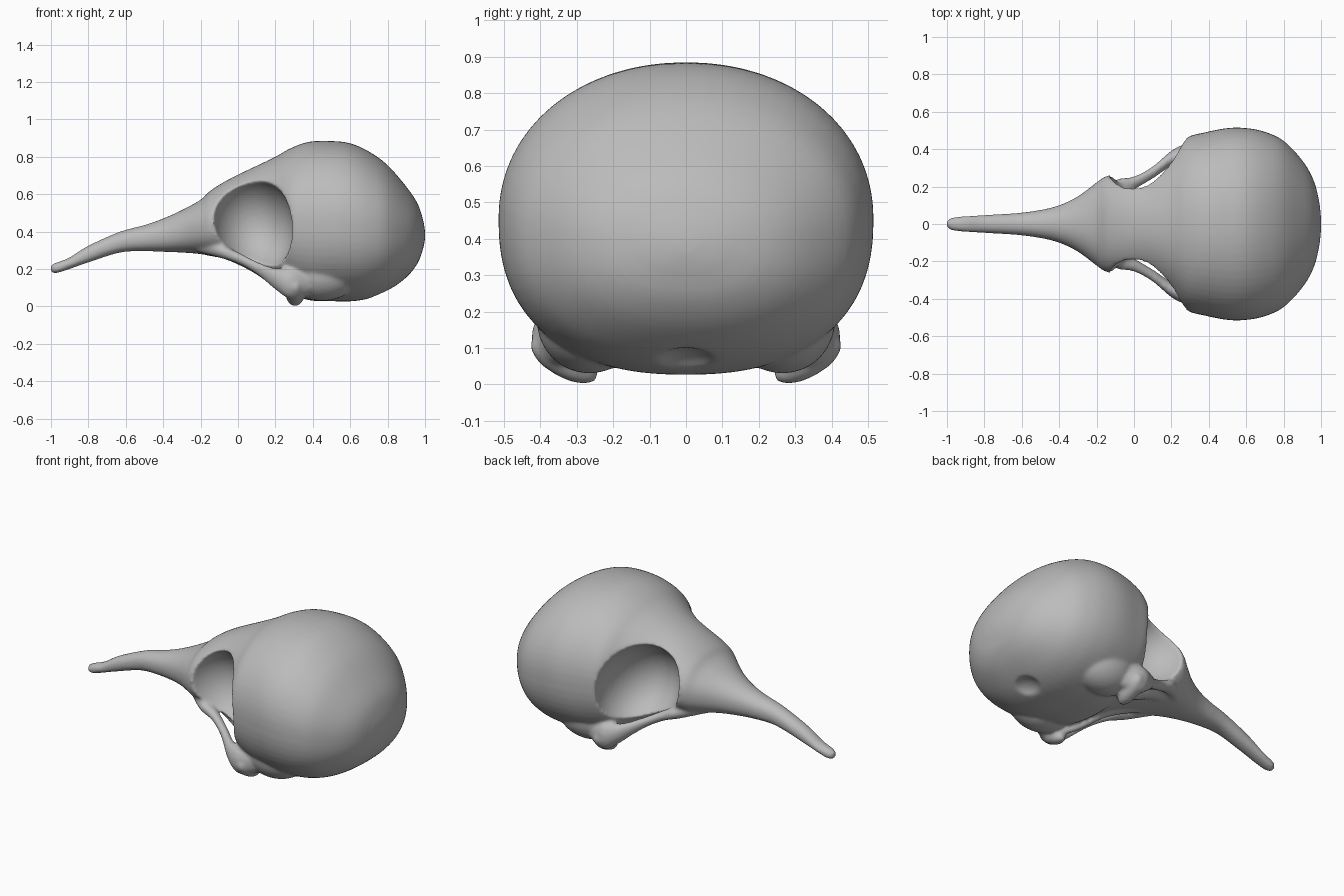
import bpy, bmesh
from math import cos, sin, tau, radians
from mathutils import Matrix, Vector, Euler

cube = bpy.data.objects.get("Cube")
if cube:
    bpy.data.objects.remove(cube, do_unlink=True)

bone = bpy.data.materials.new("bone_grey")
bone.use_nodes = True
GREY = (0.5, 0.5, 0.5, 1)
bone.diffuse_color = GREY
bone.node_tree.nodes["Principled BSDF"].inputs["Base Color"].default_value = GREY


def add_object(name, bm, helper=False):
    bmesh.ops.recalc_face_normals(bm, faces=bm.faces)
    mesh = bpy.data.meshes.new(name)
    bm.to_mesh(mesh)
    bm.free()
    mesh.materials.append(bone)
    obj = bpy.data.objects.new(name, mesh)
    bpy.context.collection.objects.link(obj)
    if helper:
        obj.hide_render = True
        obj.hide_viewport = True
    return obj


def spline(points, steps=4):
    """Smooth run of section values through the given sections."""
    pts = [Vector(p) for p in points]
    out = []
    for i in range(len(pts) - 1):
        a, b = pts[max(i - 1, 0)], pts[i]
        c, d = pts[i + 1], pts[min(i + 2, len(pts) - 1)]
        for s in range(steps):
            t = s / steps
            out.append(b + (c - a) * (t / 2) + (a * 2 - b * 5 + c * 4 - d) * (t * t / 2)
                       + (b * 3 - a - c * 3 + d) * (t ** 3 / 2))
    return out + [pts[-1]]


def loft(name, sections, upper=2.0, lower=2.0, count=40, side=1, helper=False):
    """Rounded sections along x: (x, y centre, half width, bottom, top)."""
    bm = bmesh.new()
    rings = []
    for x, y, w, low, high in spline(sections):
        ring = []
        for k in range(count):
            c, s = cos(tau * k / count), sin(tau * k / count)
            power = upper if s > 0 else lower
            cy = abs(c) ** (2 / power) * (1 if c > 0 else -1)
            cz = abs(s) ** (2 / power) * (1 if s > 0 else -1)
            ring.append(bm.verts.new((x, side * (y + w * cy),
                                      (low + high) / 2 + (high - low) / 2 * cz)))
        rings.append(ring)
    for a, b in zip(rings, rings[1:]):
        for k in range(count):
            n = (k + 1) % count
            bm.faces.new((a[k], a[n], b[n], b[k]))
    bm.faces.new(rings[0])
    bm.faces.new(rings[-1])
    return add_object(name, bm, helper)


def ellipsoid(name, centre, radii, turn=(0, 0, 0)):
    bm = bmesh.new()
    rot = Euler([radians(a) for a in turn]).to_matrix()
    bmesh.ops.create_uvsphere(bm, u_segments=40, v_segments=24, radius=1,
                              matrix=Matrix.LocRotScale(Vector(centre), rot, Vector(radii)))
    return add_object(name, bm, True)


def combine(target, other, operation):
    mod = target.modifiers.new(other.name, 'BOOLEAN')
    mod.object = other
    mod.operation = operation
    mod.solver = 'EXACT'


# Bill, forehead and braincase in one run
skull = loft("skull", [
    (-1.0, 0, .018, .182, .222), (-.97, 0, .035, .178, .235), (-.9, 0, .042, .2, .262),
    (-.8, 0, .048, .235, .325), (-.63, 0, .058, .288, .4), (-.5, 0, .075, .295, .435),
    (-.4, 0, .1, .292, .47), (-.3, 0, .148, .288, .515), (-.2, 0, .222, .28, .57),
    (-.15, 0, .255, .27, .617), (-.07, 0, .27, .255, .668), (.02, 0, .283, .225, .714),
    (.1, 0, .315, .19, .752), (.2, 0, .39, .13, .80), (.28, 0, .462, .07, .845),
    (.38, 0, .49, .033, .88), (.5, 0, .513, .028, .884), (.6, 0, .513, .027, .872),
    (.7, 0, .493, .042, .828), (.8, 0, .445, .083, .755), (.9, 0, .34, .155, .64),
    (.96, 0, .235, .23, .55), (.99, 0, .12, .31, .46), (1.0, 0, .03, .36, .40),
], upper=2.1, lower=2.35, count=64)

# Opening at the base of the braincase
combine(skull, ellipsoid("spinal_opening_cutter", (.78, 0, .035), (.09, .1, .06), (0, -25, 0)),
        'DIFFERENCE')

for label, side in (("left", 1), ("right", -1)):
    # Eye socket, leaving a thin wall at the middle
    combine(skull, ellipsoid(label + "_socket_cutter", (.08, side * .36, .445),
                             (.218, .285, .262), (0, -20, 0)), 'DIFFERENCE')
    # Cheek bar sloping back and outwards
    combine(skull, loft(label + "_cheek_bar", [
        (-.22, .1, .04, .29, .36), (-.1, .19, .045, .26, .335), (.0, .22, .035, .228, .29),
        (.1, .275, .033, .172, .24), (.2, .35, .042, .09, .205), (.28, .37, .055, .04, .21),
        (.38, .34, .05, .06, .2)], count=20, side=side, helper=True), 'UNION')
    # Jaw joint below the braincase
    combine(skull, ellipsoid(label + "_jaw_joint", (.305, side * .335, .068),
                             (.05, .105, .048), (side * 30, 0, 0)), 'UNION')
    # Ear base rounding out the lower corner of the braincase
    combine(skull, ellipsoid(label + "_ear_base", (.45, side * .265, .175),
                             (.2, .145, .145)), 'UNION')
    # Palate strut between the bill and the jaw joint
    combine(skull, loft(label + "_palate_strut", [
        (-.2, .06, .04, .285, .34), (-.05, .1, .04, .245, .29), (.1, .13, .04, .17, .215),
        (.22, .2, .035, .08, .14), (.33, .28, .03, .025, .09)], count=20, side=side,
        helper=True), 'UNION')

# Fuse everything into one softly blended bone
remesh = skull.modifiers.new("fuse", 'REMESH')
remesh.mode = 'VOXEL'
remesh.voxel_size = 0.01
remesh.use_smooth_shade = True
smooth = skull.modifiers.new("soften", 'SMOOTH')
smooth.factor = 0.5
smooth.iterations = 8
